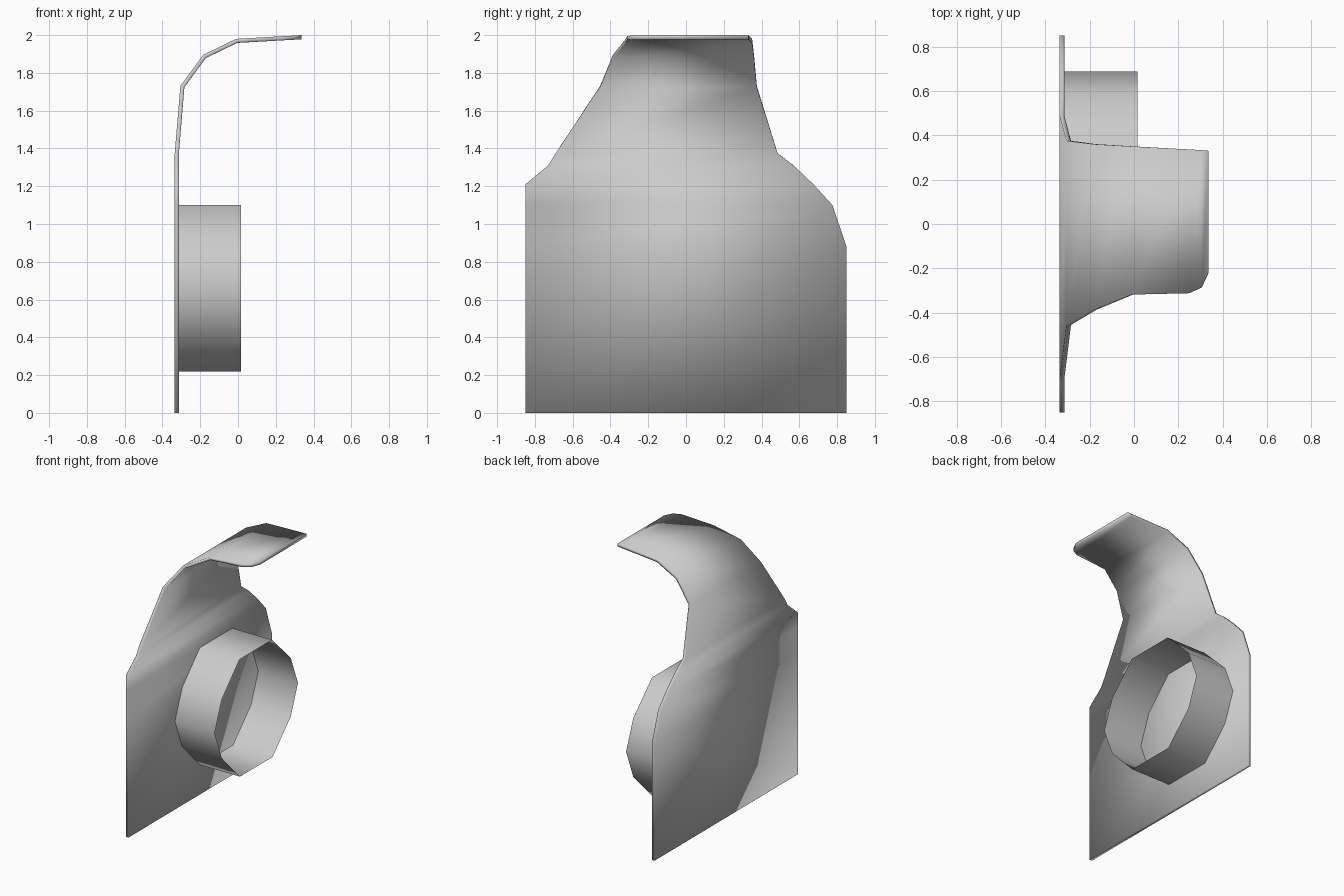
import bpy, bmesh, math

if "Cube" in bpy.data.objects:
    bpy.data.objects.remove(bpy.data.objects["Cube"])


def make_object(name, bm, angle):
    mesh = bpy.data.meshes.new(name)
    bm.to_mesh(mesh)
    bm.free()
    obj = bpy.data.objects.new(name, mesh)
    bpy.context.collection.objects.link(obj)
    bpy.ops.object.select_all(action='DESELECT')
    obj.select_set(True)
    bpy.context.view_layer.objects.active = obj
    bpy.ops.object.shade_smooth_by_angle(angle=math.radians(angle))
    return obj


# Curved back plate: cross sections of x, z, left y, right y
sections = [
    (-.335, 0, -.85, .85), (-.335, .88, -.85, .85), (-.335, 1.10, -.85, .775),
    (-.335, 1.21, -.85, .675), (-.335, 1.31, -.73, .57), (-.335, 1.375, -.69, .485),
    (-.305, 1.73, -.455, .375), (-.185, 1.895, -.387, .36), (-.01, 1.98, -.318, .35),
    (.25, 1.995, -.312, .336), (.305, 1.998, -.285, .333), (.335, 2.0, -.22, .33),
]
bm = bmesh.new()
rows = [(bm.verts.new((x, l, z)), bm.verts.new((x, r, z))) for x, z, l, r in sections]
for a, b in zip(rows, rows[1:]):
    bm.faces.new((a[0], b[0], b[1], a[1]))
plate = make_object("curved_plate", bm, 50)
solid = plate.modifiers.new("thickness", 'SOLIDIFY')
solid.thickness = 0.022
solid.offset = -1

# Open ten-sided collar standing on the plate
outline = [(-.30, .66), (-.215, .44), (0, .22), (.387, .22), (.602, .44),
           (.687, .66), (.602, .88), (.38, 1.10), (-.005, 1.10), (-.215, .88)]
bm = bmesh.new()
back = [bm.verts.new((-.315, y, z)) for y, z in outline]
front = [bm.verts.new((.016, y, z)) for y, z in outline]
for i in range(len(outline)):
    j = (i + 1) % len(outline)
    bm.faces.new((back[i], back[j], front[j], front[i]))
make_object("collar", bm, 60)
